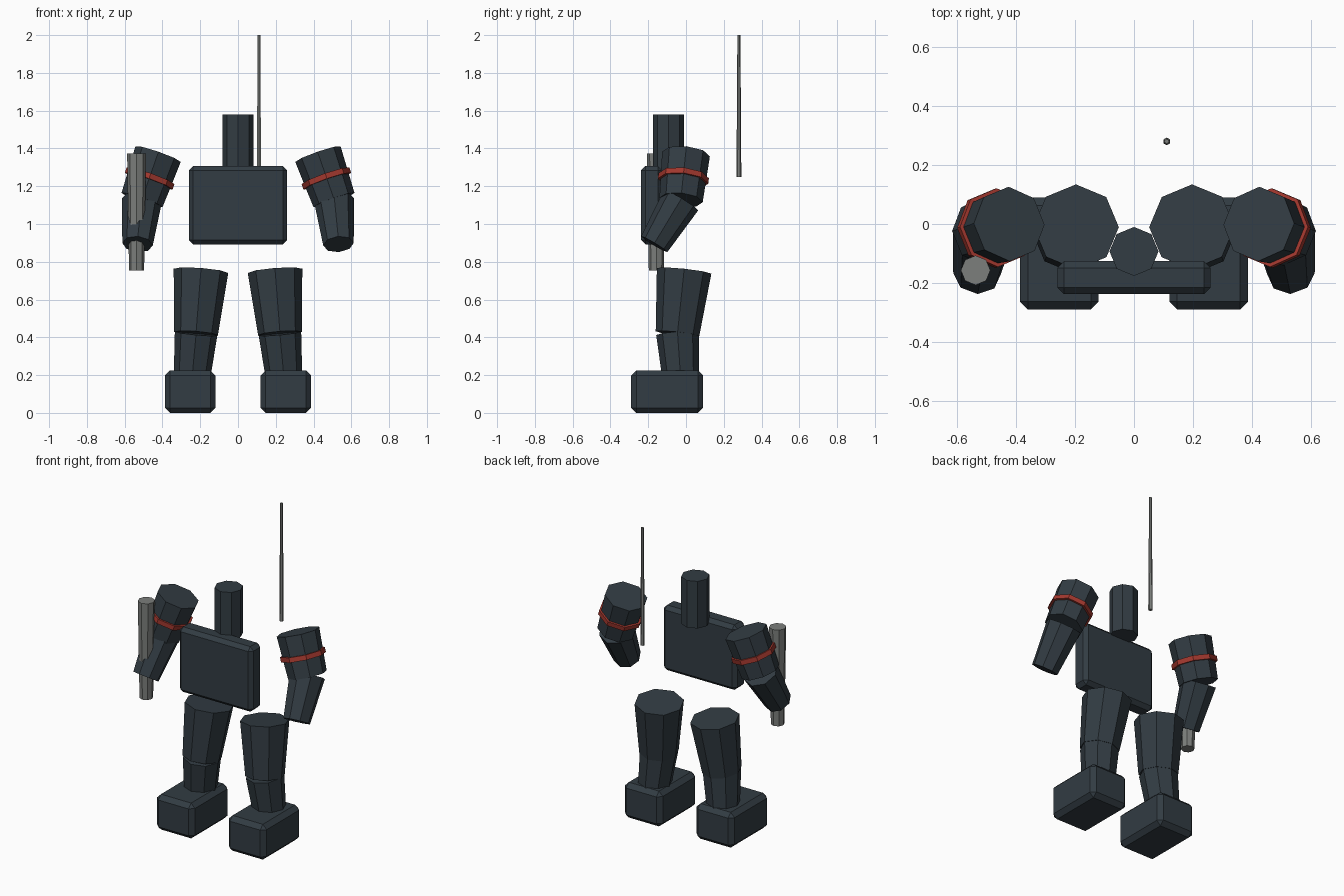
import bpy
import bmesh
from mathutils import Vector, Matrix

cube = bpy.data.objects.get("Cube")
if cube:
    bpy.data.objects.remove(cube, do_unlink=True)


def material(name, rgb):
    mat = bpy.data.materials.new(name)
    mat.use_nodes = True
    mat.diffuse_color = (*rgb, 1)
    mat.node_tree.nodes["Principled BSDF"].inputs["Base Color"].default_value = (*rgb, 1)
    return mat


SLATE = material("dark slate", (0.032, 0.045, 0.056))
RED = material("band red", (0.37, 0.04, 0.028))
GREY = material("metal grey", (0.2, 0.21, 0.2))


def finish(bm, name, mat):
    mesh = bpy.data.meshes.new(name)
    bm.to_mesh(mesh)
    bm.free()
    mesh.materials.append(mat)
    obj = bpy.data.objects.new(name, mesh)
    bpy.context.collection.objects.link(obj)
    return obj


def limb(name, start, end, r_start, r_end, mat=SLATE, sides=8):
    """Flat-sided tapered tube between two points."""
    a, b = Vector(start), Vector(end)
    axis = b - a
    turn = Vector((0, 0, 1 if axis.z > 0 else -1)).rotation_difference(axis)
    matrix = Matrix.Translation((a + b) / 2) @ turn.to_matrix().to_4x4()
    if axis.z < 0:
        r_start, r_end = r_end, r_start
    bm = bmesh.new()
    bmesh.ops.create_cone(bm, cap_ends=True, segments=sides, radius1=r_start,
                          radius2=r_end, depth=axis.length, matrix=matrix)
    return finish(bm, name, mat)


def block(name, centre, size, bevel):
    """Box with chamfered edges."""
    bm = bmesh.new()
    bmesh.ops.create_cube(bm, size=1)
    bmesh.ops.scale(bm, vec=size, verts=bm.verts)
    obj = finish(bm, name, SLATE)
    obj.location = centre
    mod = obj.modifiers.new("chamfer", "BEVEL")
    mod.width = bevel
    mod.segments = 1
    return obj


# Body and head
block("torso", (0, -0.182, 1.1), (0.52, 0.112, 0.415), 0.023)
limb("head", (0, -0.093, 1.28), (0, -0.093, 1.58), 0.083, 0.083)

# Arms and legs on both sides
for side, s in (("left", 1), ("right", -1)):
    shoulder = Vector((s * 0.423, 0.0, 1.37))
    elbow = Vector((s * 0.508, -0.026, 1.127))
    wrist = Vector((s * 0.532, -0.168, 0.893))
    limb(side + "_upper_arm", shoulder, elbow, 0.127, 0.115)
    limb(side + "_forearm", elbow, wrist, 0.106, 0.081)
    mid = shoulder.lerp(elbow, 0.53)
    half = (elbow - shoulder).normalized() * 0.015
    limb(side + "_arm_band", mid - half, mid + half, 0.134, 0.134, RED)

    hip = Vector((s * 0.196, -0.01, 0.752))
    knee = Vector((s * 0.222, -0.045, 0.42))
    ankle = Vector((s * 0.25, -0.024, 0.12))
    limb(side + "_thigh", hip, knee, 0.145, 0.116)
    limb(side + "_shin", knee, ankle, 0.113, 0.092)
    block(side + "_foot", (s * 0.253, -0.1, 0.1125), (0.267, 0.38, 0.225), 0.027)

# Held tube and rear antenna
limb("hand_tube", (-0.537, -0.157, 0.755), (-0.537, -0.157, 1.373), 0.04, 0.05, GREY)
limb("antenna", (0.111, 0.28, 1.25), (0.111, 0.28, 2.0), 0.013, 0.008, GREY, 6)
